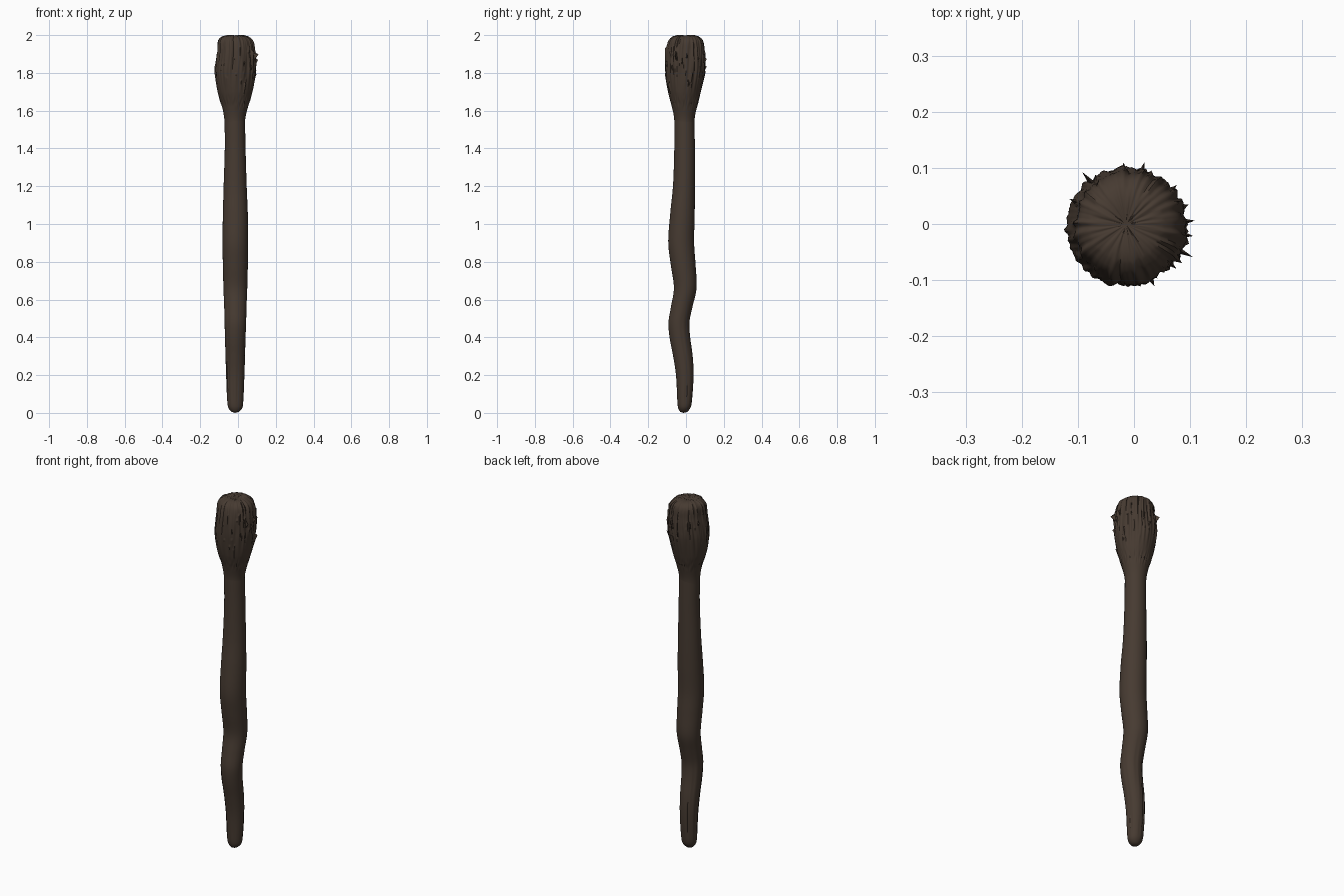
import bpy, bmesh, math, random
from mathutils import noise, Vector

if "Cube" in bpy.data.objects:
    bpy.data.objects.remove(bpy.data.objects["Cube"])

random.seed(7)
bark = bpy.data.materials.new("dark_bark")
bark.diffuse_color = (0.062, 0.043, 0.031, 1)
bark.use_nodes = True
bark.node_tree.nodes["Principled BSDF"].inputs["Base Color"].default_value = bark.diffuse_color


def sample(rows, z):
    """Smooth (Catmull-Rom) interpolation of (z, xmin, xmax, ymin, ymax) rows."""
    i = max(k for k in range(len(rows) - 1) if rows[k][0] <= z)
    a, b = rows[i], rows[i + 1]
    p, n = rows[max(i - 1, 0)], rows[min(i + 2, len(rows) - 1)]
    h = b[0] - a[0]
    t = (z - a[0]) / h
    out = []
    for c in range(1, 5):
        m0 = (b[c] - p[c]) / (b[0] - p[0]) * h
        m1 = (n[c] - a[c]) / (n[0] - a[0]) * h
        out.append((2*t**3 - 3*t*t + 1) * a[c] + (t**3 - 2*t*t + t) * m0
                   + (3*t*t - 2*t**3) * b[c] + (t**3 - t*t) * m1)
    return out


def loft(name, rows, heights, sides, relief):
    """Skin rings that follow the silhouette; relief(k, angle, z) adds to the radius."""
    bm = bmesh.new()
    rings = []
    for z in heights:
        x0, x1, y0, y1 = sample(rows, z)
        ring = []
        for k in range(sides):
            a = math.tau * k / sides
            d = relief(k, a, z)
            ring.append(bm.verts.new(((x0 + x1) / 2 + ((x1 - x0) / 2 + d) * math.cos(a),
                                      (y0 + y1) / 2 + ((y1 - y0) / 2 + d) * math.sin(a), z)))
        rings.append(ring)
    for lo, hi in zip(rings, rings[1:]):
        for k in range(sides):
            j = (k + 1) % sides
            bm.faces.new((lo[k], lo[j], hi[j], hi[k]))
    return bm, rings


def close_end(bm, ring, z, flip):
    mid = sum((v.co for v in ring), Vector()) / len(ring)
    c = bm.verts.new((mid.x, mid.y, z))
    for k, v in enumerate(ring):
        w = ring[(k + 1) % len(ring)]
        bm.faces.new((w, v, c) if flip else (v, w, c))


def finish(bm, name, angle):
    me = bpy.data.meshes.new(name)
    bm.to_mesh(me)
    bm.free()
    ob = bpy.data.objects.new(name, me)
    bpy.context.collection.objects.link(ob)
    me.materials.append(bark)
    bpy.ops.object.select_all(action='DESELECT')
    ob.select_set(True)
    bpy.context.view_layer.objects.active = ob
    bpy.ops.object.shade_smooth_by_angle(angle=math.radians(angle))
    return ob


# Shaft: slightly wavy stick with a rounded foot
shaft_rows = [
    (0.005, -.033, .003, -.030, .006), (0.02, -.048, .020, -.040, .020),
    (0.05, -.056, .027, -.045, .030), (0.20, -.063, .034, -.053, .040),
    (0.30, -.066, .037, -.068, .036), (0.40, -.069, .040, -.087, .022),
    (0.48, -.071, .043, -.093, .018), (0.56, -.073, .045, -.080, .034),
    (0.66, -.077, .049, -.064, .056), (0.78, -.080, .052, -.080, .051),
    (0.90, -.082, .053, -.094, .043), (1.05, -.080, .052, -.084, .046),
    (1.20, -.076, .046, -.069, .047), (1.40, -.070, .040, -.062, .047),
    (1.56, -.071, .037, -.062, .044)]


def shaft_relief(k, a, z):
    # shallow grain grooves near the foot
    fade = max(0, min(1, (0.65 - z) / 0.25)) * max(0, min(1, (z - 0.03) / 0.06))
    g = noise.noise(Vector((5 * math.cos(a), 5 * math.sin(a), 2.5 * z)))
    return -0.012 * fade * max(0, g - 0.15)


heights = [.005, .01, .02, .035, .05] + [.05 + 1.51 * i / 70 for i in range(1, 71)]
bm, rings = loft("shaft", shaft_rows, heights, 48, shaft_relief)
close_end(bm, rings[0], 0, True)
finish(bm, "shaft", 60)

# Head: swollen, torn fibrous end
head_rows = [
    (1.50, -.070, .036, -.061, .043), (1.56, -.073, .039, -.063, .046),
    (1.62, -.084, .053, -.074, .058), (1.70, -.108, .076, -.095, .078),
    (1.80, -.120, .091, -.109, .098), (1.87, -.114, .093, -.109, .100),
    (1.92, -.106, .088, -.105, .096), (1.965, -.103, .080, -.094, .090),
    (1.985, -.092, .065, -.080, .078), (1.995, -.076, .048, -.064, .062)]
SIDES = 160
strands = []
while len(strands) < SIDES:
    tear = random.uniform(1.74, 1.97)
    size = random.choice((.0, .004, .006, .009, .012))
    strands += [(tear, size * f) for f in (.35, 1, .5)[:random.choice((1, 2, 3))]]


def head_relief(k, a, z):
    # torn strands lift outward as they rise, then break off
    tear, size = strands[k]
    u = (z - tear + 0.10) / 0.10
    side = 0.5 + 0.5 * max(0, math.cos(a + 0.25))
    if math.cos(a) < -0.6:
        side *= 0.5
    lift = size * side * 1.2 * u * u if 0 < u < 1 else 0
    # lengthwise furrows deepen toward the top, with a frayed collar at the neck
    g = noise.noise(Vector((9 * math.cos(a), 9 * math.sin(a), 5 * z)))
    fade = max(0, min(1, (z - 1.68) / 0.15))
    neck = max(0, 1 - abs(z - 1.645) / 0.05)
    fray = noise.noise(Vector((14 * math.cos(a), 14 * math.sin(a), 25 * z)))
    return lift + 0.008 * fade * g + 0.004 * neck * fray


heights = [1.50 + 0.49 * i / 75 for i in range(75)] + [1.991, 1.9945]
bm, rings = loft("head", head_rows, heights, SIDES, head_relief)
# Crown: low dome with radial furrows
prev = rings[-1]
mid = sum((v.co for v in prev), Vector()) / SIDES
for s, z in ((.75, 1.998), (.45, 1.9985), (.18, 1.996)):
    ring = []
    for k, v in enumerate(rings[-1]):
        a = math.tau * k / SIDES
        g = noise.noise(Vector((7 * math.cos(a), 7 * math.sin(a), 3)))
        p = mid.lerp(v.co, s)
        ring.append(bm.verts.new((p.x, p.y, min(2.0, z + 0.006 * s * g))))
    for k in range(SIDES):
        j = (k + 1) % SIDES
        bm.faces.new((prev[k], prev[j], ring[j], ring[k]))
    prev = ring
close_end(bm, prev, 1.995, False)
finish(bm, "head", 50)

# Splinters: a few sharp slivers standing off the head
bm = bmesh.new()
for deg, zb, length, out in ((-25, 1.86, .06, .024), (-8, 1.83, .07, .014),
                             (5, 1.87, .05, .016), (-40, 1.80, .06, .012),
                             (75, 1.84, .06, .014), (92, 1.80, .06, .012),
                             (130, 1.86, .06, .022), (155, 1.87, .05, .012),
                             (-65, 1.82, .06, .012), (40, 1.85, .05, .010)):
    a = math.radians(deg)
    x0, x1, y0, y1 = sample(head_rows, zb)
    d, t = Vector((math.cos(a), math.sin(a), 0)), Vector((-math.sin(a), math.cos(a), 0))
    base = Vector(((x0 + x1) / 2 + (x1 - x0) / 2 * d.x, (y0 + y1) / 2 + (y1 - y0) / 2 * d.y, zb))
    pts = [base - d * .006 - t * .006, base - d * .006 + t * .006,
           base - d * .012 + Vector((0, 0, length * .9)),
           base + d * out + Vector((0, 0, length * .55))]
    v = [bm.verts.new(p) for p in pts]
    for f in ((0, 1, 3), (1, 2, 3), (2, 0, 3), (0, 2, 1)):
        bm.faces.new([v[i] for i in f])
bmesh.ops.recalc_face_normals(bm, faces=bm.faces)
finish(bm, "splinters", 30)
